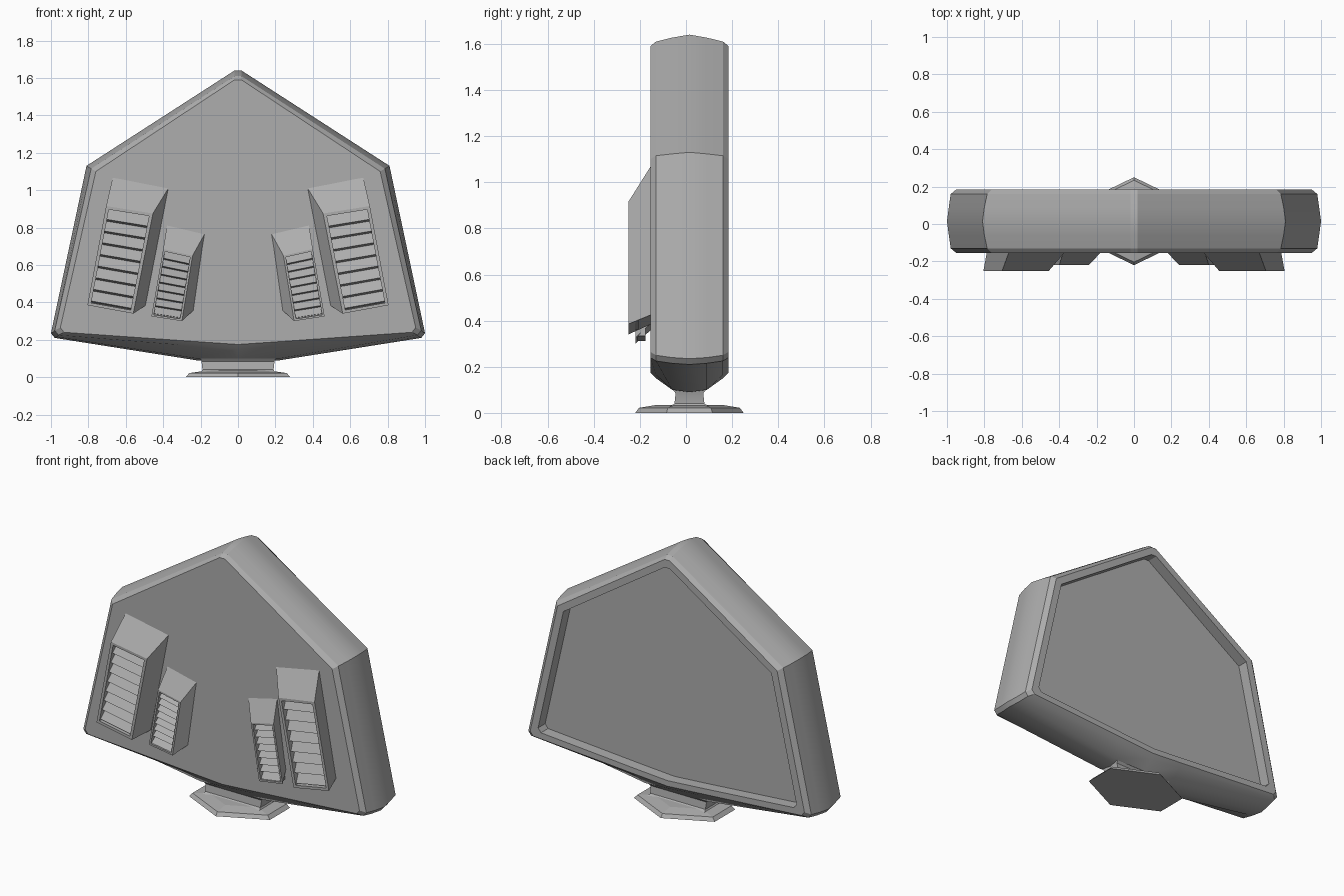
import bpy, bmesh, math
from mathutils import Vector

cube = bpy.data.objects.get("Cube")
if cube:
    bpy.data.objects.remove(cube)

GREY = (0.42, 0.42, 0.42, 1)
grey = bpy.data.materials.new("plain grey")
grey.use_nodes = True
grey.diffuse_color = GREY
grey.node_tree.nodes["Principled BSDF"].inputs["Base Color"].default_value = GREY


def finish(name, bm, smooth=None):
    bmesh.ops.recalc_face_normals(bm, faces=bm.faces)
    mesh = bpy.data.meshes.new(name)
    bm.to_mesh(mesh)
    bm.free()
    mesh.materials.append(grey)
    obj = bpy.data.objects.new(name, mesh)
    bpy.context.collection.objects.link(obj)
    if smooth:
        bpy.ops.object.select_all(action='DESELECT')
        obj.select_set(True)
        bpy.context.view_layer.objects.active = obj
        bpy.ops.object.shade_smooth_by_angle(angle=math.radians(smooth))
    return obj


def loft(bm, rings):
    """Bridge point rings in order and cap both ends."""
    loops = [[bm.verts.new(p) for p in ring] for ring in rings]
    for a, b in zip(loops, loops[1:]):
        for i in range(len(a)):
            j = (i + 1) % len(a)
            bm.faces.new((a[i], a[j], b[j], b[i]))
    bm.faces.new(loops[0][::-1])
    bm.faces.new(loops[-1])


def shield(y, apex, cx, cz, lx, lz, keel_side, keel):
    """Five-sided outline with clipped tip and lower corners."""
    half = [(0.018, apex), (cx, cz), (lx, lz + 0.025), (lx - 0.02, lz), (0.22, keel_side)]
    pts = half + [(0, keel)] + [(-x, z) for x, z in reversed(half)]
    return [(x, y, z) for x, z in pts]


# Housing, with the screen recessed into its back
bm = bmesh.new()
loft(bm, [
    shield(-0.155, 1.59, 0.76, 1.10, 0.95, 0.24, 0.19, 0.175),
    shield(-0.13, 1.61, 0.785, 1.115, 0.98, 0.225, 0.165, 0.15),
    shield(-0.06, 1.627, 0.80, 1.123, 0.99, 0.215, 0.10, 0.10),
    shield(0.015, 1.64, 0.81, 1.13, 1.0, 0.21, 0.09, 0.09),
    shield(0.09, 1.627, 0.80, 1.123, 0.99, 0.215, 0.10, 0.10),
    shield(0.16, 1.61, 0.785, 1.115, 0.98, 0.225, 0.165, 0.15),
    shield(0.185, 1.59, 0.76, 1.10, 0.95, 0.24, 0.19, 0.175),
    shield(0.185, 1.54, 0.72, 1.075, 0.895, 0.275, 0.225, 0.21),
    shield(0.115, 1.54, 0.72, 1.075, 0.895, 0.275, 0.225, 0.21),
])
finish("housing", bm, 25)

# Neck, flaring into the housing
bm = bmesh.new()
loft(bm, [[(sx * hx, 0.015 + sy * hy, z) for sx, sy in ((1, 1), (-1, 1), (-1, -1), (1, -1))]
          for hx, hy, z in ((0.2, 0.09, 0.025), (0.19, 0.065, 0.04), (0.195, 0.06, 0.085),
                            (0.205, 0.08, 0.11), (0.22, 0.13, 0.16))])
finish("neck", bm, 35)

# Pointed six-sided foot
outline = [(0, 0.235), (0.28, 0.1), (0.28, -0.1), (0, -0.235), (-0.28, -0.1), (-0.28, 0.1)]
bm = bmesh.new()
loft(bm, [[(x * s, 0.015 + y * s, z) for x, y in outline]
          for s, z in ((1, 0), (0.93, 0.022), (0.6, 0.035))])
finish("foot", bm)


def vent(name, side, root, face, y_face, rows):
    """Sloped vent block; corners run top outer, top inner, bottom inner, bottom outer."""
    back = [Vector((side * x, -0.14, z)) for x, z in root]
    front = [Vector((side * x, y_face, z)) for x, z in face]

    def at(u, v, depth=0):
        top = front[0].lerp(front[1], u)
        bottom = front[3].lerp(front[2], u)
        return top.lerp(bottom, v) + Vector((0, depth, 0))

    u0, u1, v0, v1, deep = 0.07, 0.93, 0.03, 0.97, 0.045
    corners = ((u0, v0), (u1, v0), (u1, v1), (u0, v1))
    bm = bmesh.new()
    loft(bm, [back, front, [at(u, v) for u, v in corners],
              [at(u, v, deep) for u, v in corners]])
    finish(name + "_block", bm)

    # Louvres: wedges leaning out towards their lower edge
    bm = bmesh.new()
    step = (v1 - v0) / rows
    for i in range(rows):
        a, b = v0 + i * step, v0 + (i + 1) * step
        loft(bm, [[at(u, a, deep), at(u, b - step * 0.15, 0.008), at(u, b, deep)]
                  for u in (u0, u1)])
    finish(name + "_louvres", bm)


for side, label in ((1, "left"), (-1, "right")):
    vent(label + "_large_vent", side,
         [(0.665, 1.09), (0.36, 1.03), (0.485, 0.39), (0.785, 0.43)],
         [(0.705, 0.915), (0.455, 0.875), (0.56, 0.34), (0.805, 0.385)], -0.25, 8)
    vent(label + "_small_vent", side,
         [(0.375, 0.84), (0.165, 0.79), (0.225, 0.37), (0.435, 0.4)],
         [(0.4, 0.685), (0.243, 0.65), (0.3, 0.3), (0.463, 0.325)], -0.22, 8)
